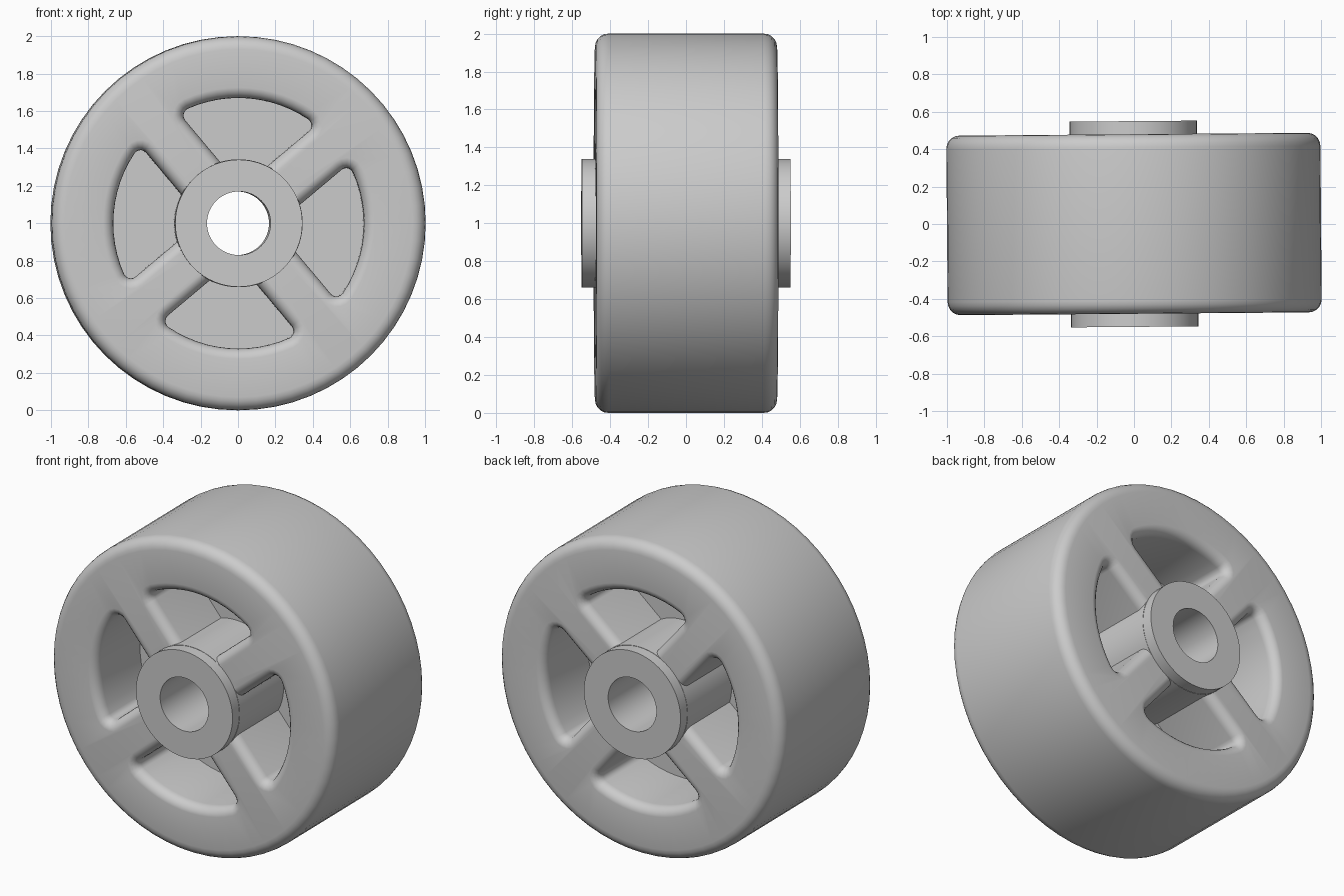
import bpy, bmesh
from math import sin, cos, pi, radians, sqrt, atan2, asin

if "Cube" in bpy.data.objects:
    bpy.data.objects.remove(bpy.data.objects["Cube"])

SEG = 64
HALF = 0.48          # half width of the rim
HUB_R = 0.34
WEB = 0.03           # half thickness of the central web
SPOKE_ANGLE = radians(40)


def to_object(bm, name):
    bmesh.ops.recalc_face_normals(bm, faces=bm.faces)
    mesh = bpy.data.meshes.new(name)
    bm.to_mesh(mesh)
    bm.free()
    obj = bpy.data.objects.new(name, mesh)
    bpy.context.collection.objects.link(obj)
    return obj


def bridge(bm, loops, closed):
    """Quads between successive rings of vertices."""
    pairs = list(zip(loops, loops[1:]))
    if closed:
        pairs.append((loops[-1], loops[0]))
    for a, b in pairs:
        n = len(a)
        for i in range(n):
            j = (i + 1) % n
            bm.faces.new((a[i], a[j], b[j], b[i]))


# wheel body: half profile (radius, y) mirrored, then lathed around y
def wheel_blank():
    f = 0.07
    half = [(0.17, 0.55), (HUB_R, 0.55), (HUB_R, HALF)]
    for k in range(6):
        a = pi / 2 * (1 - k / 5)
        half.append((1 - f + f * cos(a), HALF - f + f * sin(a)))
    profile = half + [(r, -y) for r, y in reversed(half)]
    bm = bmesh.new()
    rings = [[bm.verts.new((r * cos(2 * pi * i / SEG), y, r * sin(2 * pi * i / SEG)))
              for i in range(SEG)] for r, y in profile]
    bridge(bm, rings, True)
    return to_object(bm, "wheel")


# pocket outline between two spokes, grown outwards by e
def pocket_outline(e):
    h, R, c, ri = 0.135 - e, 0.67 + e, 0.04 + e, HUB_R + 0.002
    v = h + c
    u = sqrt((R - c) ** 2 - v ** 2)
    phi = atan2(v, u)
    pts = []
    for k in range(6):                       # rounded outer corner
        a = -pi / 2 + (phi + pi / 2) * k / 5
        pts.append((u + c * cos(a), v + c * sin(a)))
    for k in range(1, 7):                    # half of the outer arc
        a = phi + (pi / 4 - phi) * k / 6
        pts.append((R * cos(a), R * sin(a)))
    pts += [(y, x) for x, y in reversed(pts[:-1])]
    start = asin(h / ri)
    for k in range(13):                      # arc along the hub
        a = pi / 2 - start - (pi / 2 - 2 * start) * k / 12
        pts.append((ri * cos(a), ri * sin(a)))
    return pts


# pockets on both sides with a rounded lip at the face
def pocket_cutters():
    f = 0.06
    levels = [(WEB, 0)]
    for k in range(6):
        a = pi / 2 * k / 5
        levels.append((HALF - f + f * sin(a) + 0.0008 * k / 5, f * (1 - cos(a))))
    levels.append((0.7, f))
    bm = bmesh.new()
    for side in (-1, 1):
        for q in range(4):
            t = SPOKE_ANGLE + q * pi / 2
            rings = [[bm.verts.new((x * cos(t) - z * sin(t), side * y,
                                    x * sin(t) + z * cos(t)))
                      for x, z in pocket_outline(e)] for y, e in levels]
            bridge(bm, rings, False)
            bm.faces.new(rings[0])
            bm.faces.new(rings[-1])
    return to_object(bm, "pocket_cutters")


wheel = wheel_blank()
cutter = pocket_cutters()
cutter.hide_render = True

mod = wheel.modifiers.new("pockets", 'BOOLEAN')
mod.operation = 'DIFFERENCE'
mod.solver = 'EXACT'
mod.object = cutter
bpy.context.view_layer.objects.active = wheel
wheel.select_set(True)
cutter.select_set(False)
bpy.ops.object.modifier_apply(modifier=mod.name)
bpy.data.objects.remove(cutter, do_unlink=True)
bpy.ops.object.shade_smooth_by_angle(angle=radians(30))

# stand on the ground, with the slight turn seen from the top
wheel.location.z = 1.0
wheel.rotation_euler.z = 0.008
